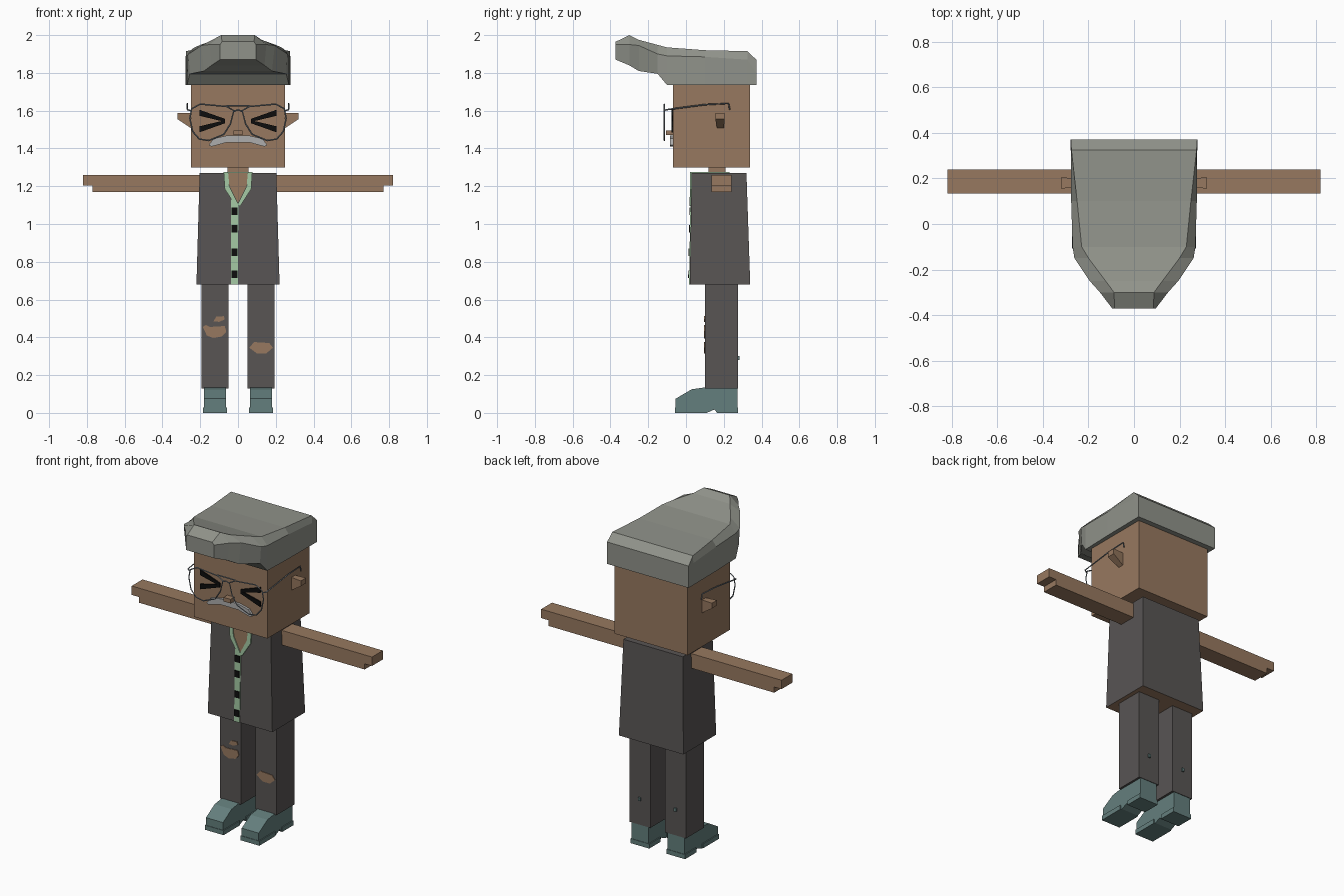
import bpy, bmesh
from mathutils import Vector

cube = bpy.data.objects.get("Cube")
if cube:
    bpy.data.objects.remove(cube)


def material(name, r, g, b):
    m = bpy.data.materials.new(name)
    m.diffuse_color = (r, g, b, 1)
    m.use_nodes = True
    m.node_tree.nodes["Principled BSDF"].inputs["Base Color"].default_value = (r, g, b, 1)
    return m


SKIN = material("skin brown", .31, .19, .115)
CLOTH = material("charcoal cloth", .098, .09, .088)
HAIR = material("grey hair", .28, .29, .255)
SHOE = material("teal leather", .127, .212, .205)
SHIRT = material("pale green shirt", .37, .58, .37)
TACHE = material("light grey moustache", .42, .42, .42)
WIRE = material("glasses metal", .2, .23, .26)
BLACK = material("black", .004, .004, .004)


def finish(name, bm, *mats):
    bmesh.ops.recalc_face_normals(bm, faces=bm.faces)
    me = bpy.data.meshes.new(name)
    bm.to_mesh(me)
    bm.free()
    for m in mats:
        me.materials.append(m)
    ob = bpy.data.objects.new(name, me)
    bpy.context.collection.objects.link(ob)
    return ob


def loft(name, rings, *mats):
    """Skin a list of equal-length point rings and cap both ends."""
    bm = bmesh.new()
    loops = [[bm.verts.new(p) for p in ring] for ring in rings]
    for a, b in zip(loops, loops[1:]):
        for i in range(len(a)):
            j = (i + 1) % len(a)
            bm.faces.new((a[i], a[j], b[j], b[i]))
    bm.faces.new(loops[0])
    bm.faces.new(loops[-1])
    return finish(name, bm, *mats)


def rect(x0, x1, y0, y1, z):
    return [(x0, y0, z), (x1, y0, z), (x1, y1, z), (x0, y1, z)]


def box(name, x, y, z, mat):
    return loft(name, [rect(*x, *y, z[0]), rect(*x, *y, z[1])], mat)


def plate(name, pts, y, mat, thick=.008):
    """Outline in x, z extruded forward from depth y (number or function of z)."""
    depth = y if callable(y) else lambda z: y
    return loft(name, [[(px, depth(pz) - t, pz) for px, pz in pts] for t in (-.002, thick)], mat)


def wire(name, pts, closed=False, radius=.004):
    cu = bpy.data.curves.new(name, 'CURVE')
    cu.dimensions = '3D'
    cu.bevel_depth = radius
    cu.bevel_resolution = 0
    cu.use_fill_caps = True
    sp = cu.splines.new('POLY')
    sp.points.add(len(pts) - 1)
    for p, co in zip(sp.points, pts):
        p.co = (*co, 1)
    sp.use_cyclic_u = closed
    cu.materials.append(WIRE)
    ob = bpy.data.objects.new(name, cu)
    bpy.context.collection.objects.link(ob)


def flip(pts, s):
    return [(s * p[0], *p[1:]) for p in pts]


# Head, neck and nose
box("head", (-.25, .25), (-.07, .34), (1.3, 1.8), SKIN)
box("neck", (-.055, .055), (.12, .21), (1.25, 1.31), SKIN)
box("nose", (-.024, .024), (-.107, -.06), (1.47, 1.495), SKIN)

# Hair: sections from back to front (y, top width, top z, side width, side z, low width, low z)
sections = [
    (.372, .278, 1.87, .278, 1.8, .278, 1.735),
    (.325, .275, 1.915, .278, 1.87, .278, 1.735),
    (.1, .25, 1.92, .276, 1.885, .276, 1.735),
    (-.1, .23, 1.935, .27, 1.89, .27, 1.735),
    (-.15, .2, 1.948, .262, 1.9, .255, 1.795),
    (-.25, .125, 1.975, .195, 1.945, .18, 1.81),
    (-.3, .088, 2.0, .15, 1.95, .14, 1.84),
    (-.372, .085, 1.965, .095, 1.95, .095, 1.87),
]
loft("hair", [[(a, y, za), (b, y, zb), (c, y, zc), (-c, y, zc), (-b, y, zb), (-a, y, za)]
              for y, a, za, b, zb, c, zc in sections], HAIR)

# Torso, with a bare underside
torso = loft("jacket", [rect(-.22, .22, .02, .34, .68), rect(-.203, .203, .03, .32, 1.27)], CLOTH, SKIN)
for face in torso.data.polygons:
    if face.normal.z < -.9:
        face.material_index = 1


def chest(z):
    return .02 + .01 * (z - .68) / .59


# Shirt front, collar and buttons
box("shirt_neck", (-.07, .07), (.03, .23), (1.26, 1.276), SHIRT)
plate("chest_skin", [(-.055, 1.27), (-.045, 1.2), (0, 1.11), (.045, 1.2), (.055, 1.27)], chest, SKIN, .003)
plate("shirt_placket", [(-.038, .68), (0, .68), (.002, 1.11), (-.038, 1.13)], chest, SHIRT, .004)
for s, side in ((1, "left"), (-1, "right")):
    plate(side + "_collar", flip([(.052, 1.276), (.076, 1.276), (.07, 1.185), (.012, 1.095),
                                  (-.005, 1.1), (.046, 1.2)], s), chest, SHIRT)
for z in (.735, .85, .975, 1.068):
    plate("button", [(-.035, z - .02), (-.003, z - .02), (-.003, z + .02), (-.035, z + .02)],
          chest, BLACK, .009)

# Trouser tears
plate("right_knee_tear", [(-.187, .455), (-.17, .465), (-.15, .455), (-.07, .46), (-.062, .43),
                          (-.085, .405), (-.13, .395), (-.165, .41)], .1, SKIN, .004)
plate("right_small_tear", [(-.13, .485), (-.115, .51), (-.075, .512), (-.07, .495), (-.1, .482)], .1, SKIN, .004)
plate("left_knee_tear", [(.06, .345), (.085, .375), (.165, .37), (.185, .345), (.15, .315), (.1, .315)], .1, SKIN, .004)

# Shoe outline in y, z
shoe = [(-.055, 0), (-.055, .075), (.03, .125), (.1, .135), (.272, .135), (.272, 0),
        (.165, 0), (.15, .018), (.11, 0)]
sole = [(-.058, 0), (-.058, .028), (.1, .028), (.1, 0)]
heel = [(.165, 0), (.165, .028), (.275, .028), (.275, 0)]
lens = [(.06, 1.622), (.2, 1.635), (.245, 1.61), (.255, 1.56), (.24, 1.49), (.205, 1.45),
        (.155, 1.442), (.075, 1.475), (.04, 1.53), (.022, 1.6)]

# Parts on both sides
for s, side in ((1, "left"), (-1, "right")):
    box(side + "_leg", sorted((s * .05, s * .193)), (.1, .275), (.13, .69), CLOTH)
    box(side + "_leg_spot", sorted((s * .115, s * .13)), (.27, .284), (.28, .3), SHOE)
    for name, outline, a, b in (("shoe", shoe, .064, .18), ("sole", sole, .058, .186), ("heel", heel, .058, .186)):
        loft(f"{side}_{name}", [[(s * x, y, z) for y, z in outline] for x in (a, b)], SHOE)

    # Arm with a stepped hand end
    arm = [(.19, 1.26), (.82, 1.26), (.82, 1.205), (.77, 1.205), (.77, 1.17), (.19, 1.17)]
    loft(side + "_arm", [[(s * x, y, z) for x, z in arm] for y in (.135, .24)], SKIN)

    # Flared ear
    loft(side + "_ear", [[(s * x, y, z) for y, z in ((y0, z0), (y1, z0), (y1, 1.588), (y0, 1.588))]
                         for x, y0, y1, z0 in ((.245, .165, .2, 1.505), (.32, .155, .205, 1.555))], SKIN)

    # Squeezed-shut eye
    for t in (1, -1):
        plate(side + "_eye_stroke", [(s * .07, 1.545 + t * .012), (s * .07, 1.545 - t * .004),
                                     (s * .205, 1.545 + t * .028), (s * .205, 1.545 + t * .06)], -.07, BLACK)

    # Glasses rim and temple
    wire(side + "_rim", [(s * x, -.115, z) for x, z in lens], True)
    wire(side + "_temple", flip([(.25, -.115, 1.6), (.268, -.105, 1.605), (.268, .1, 1.632),
                                 (.268, .225, 1.638), (.268, .232, 1.605)], s))

wire("glasses_bridge", [(-.06, -.115, 1.627), (.06, -.115, 1.627)])
wire("glasses_lower_bridge", [(-.025, -.115, 1.595), (0, -.115, 1.605), (.025, -.115, 1.595)])

# Moustache
half = [(.06, 1.468), (.13, 1.452), (.155, 1.418), (.14, 1.41), (.06, 1.432)]
plate("moustache", half + flip(half[::-1], -1), -.07, TACHE, .015)
